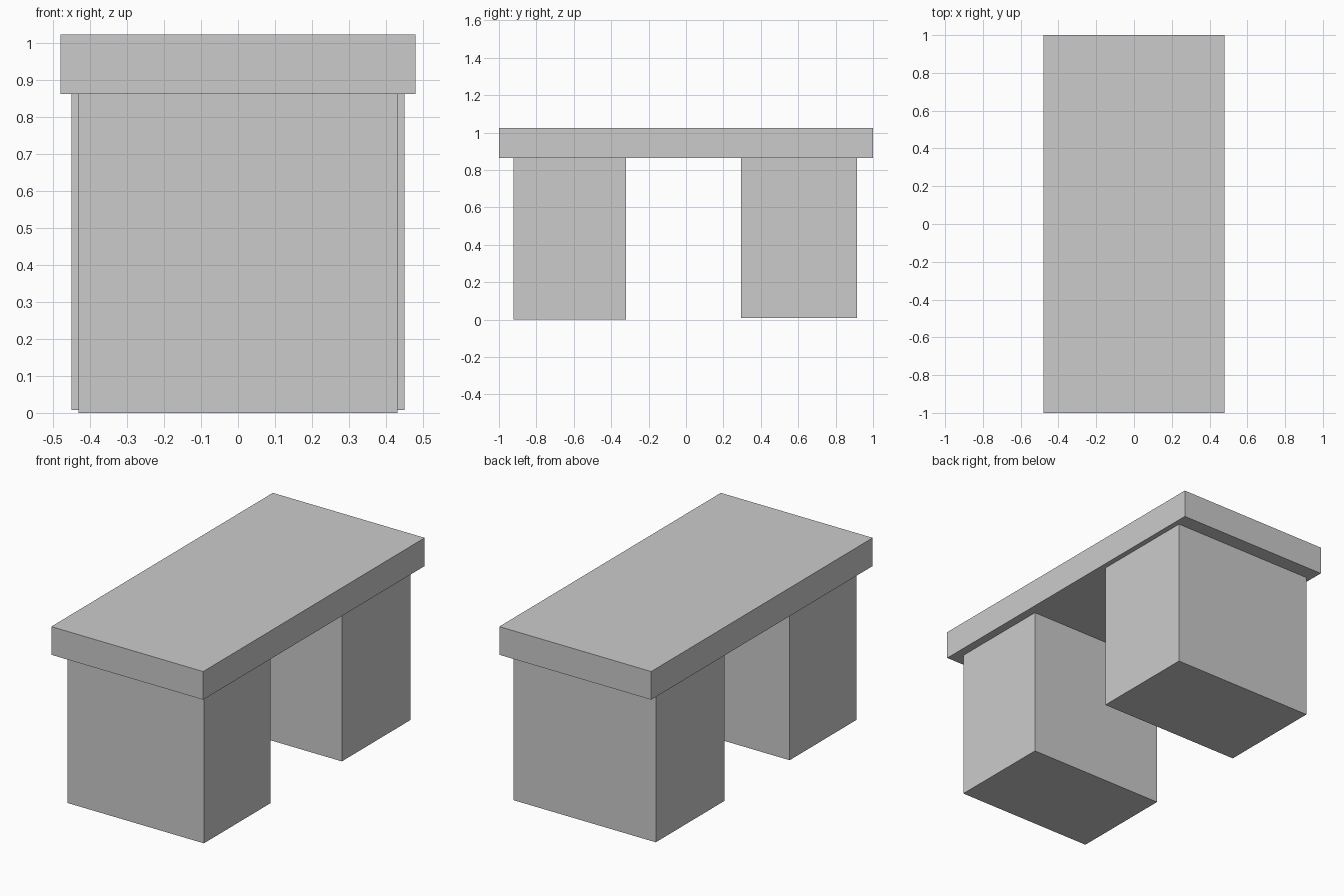
import bpy

if "Cube" in bpy.data.objects:
    bpy.data.objects.remove(bpy.data.objects["Cube"])


def box(name, x, y, z):
    """Add a box spanning the given (min, max) ranges."""
    spans = (x, y, z)
    bpy.ops.mesh.primitive_cube_add(size=1, location=[(a + b) / 2 for a, b in spans])
    ob = bpy.context.object
    ob.name = name
    ob.scale = [b - a for a, b in spans]
    bpy.ops.object.transform_apply(location=False, rotation=False, scale=True)
    return ob


UNDERSIDE = 0.863

# Slab top
box("bench_top", (-0.48, 0.48), (-1, 1), (UNDERSIDE, 1.024))

# Two block supports, the back one slightly wider and shorter
box("front_support", (-0.431, 0.431), (-0.923, -0.32), (0, UNDERSIDE))
box("back_support", (-0.45, 0.45), (0.295, 0.915), (0.008, UNDERSIDE))
